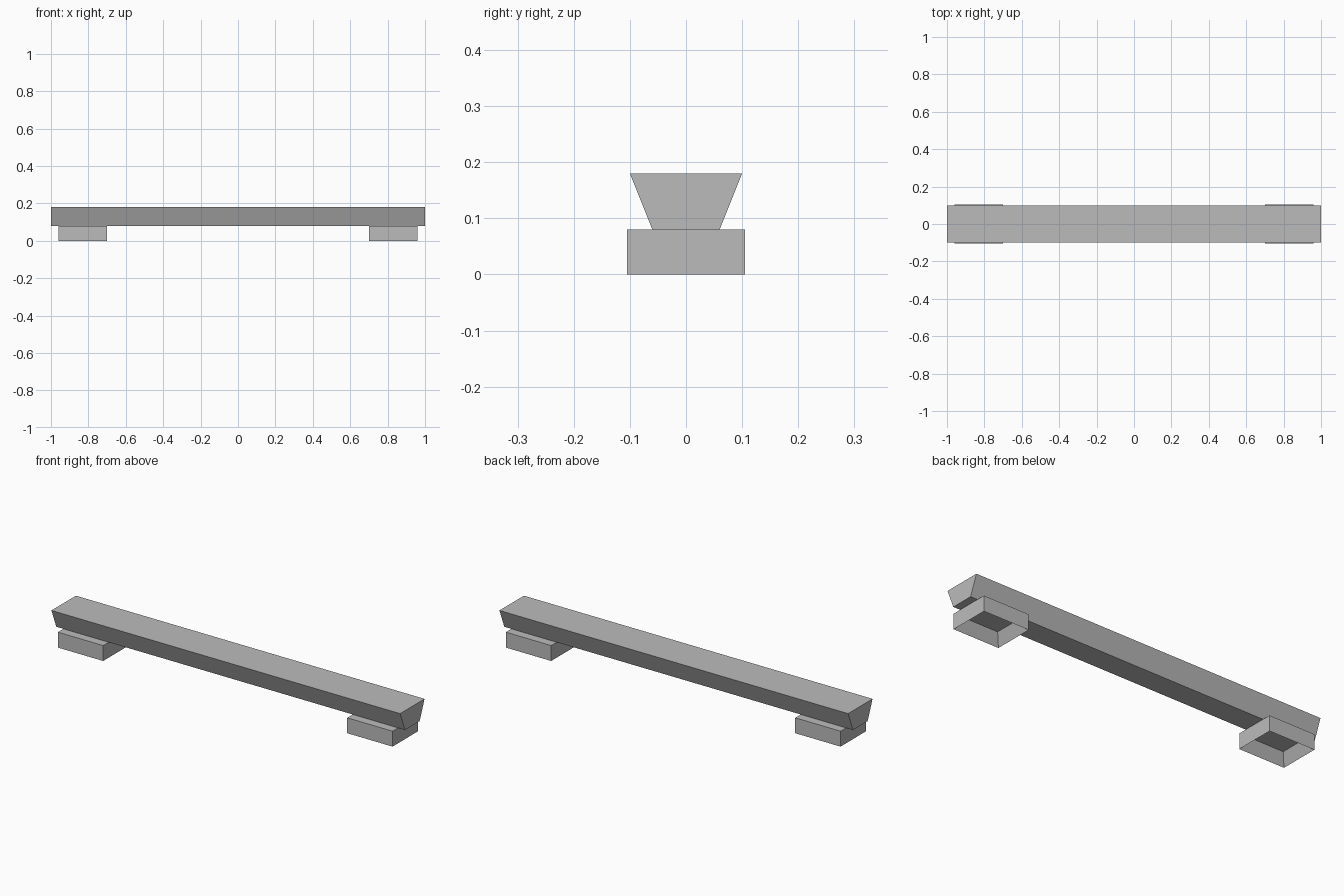
import bpy
import bmesh

default = bpy.data.objects.get("Cube")
if default:
    bpy.data.objects.remove(default, do_unlink=True)

grey = bpy.data.materials.new("plain grey")
grey.use_nodes = True
colour = (0.5, 0.5, 0.5, 1)
grey.diffuse_color = colour
grey.node_tree.nodes["Principled BSDF"].inputs["Base Color"].default_value = colour


def block(name, size, centre):
    """Add a box and return its object and an open bmesh for shaping."""
    mesh = bpy.data.meshes.new(name)
    mesh.materials.append(grey)
    obj = bpy.data.objects.new(name, mesh)
    bpy.context.collection.objects.link(obj)
    bm = bmesh.new()
    bmesh.ops.create_cube(bm, size=1)
    bmesh.ops.scale(bm, vec=size, verts=bm.verts)
    bmesh.ops.translate(bm, vec=centre, verts=bm.verts)
    bm.normal_update()
    return obj, bm


def finish(obj, bm):
    bm.to_mesh(obj.data)
    bm.free()


FOOT_HEIGHT = 0.08

# Beam: a long bar that narrows towards its underside
beam, bm = block("beam", (2, 0.2, 0.1), (0, 0, FOOT_HEIGHT + 0.05))
for v in bm.verts:
    if v.co.z < 0.1:
        v.co.y *= 0.6
finish(beam, bm)

# Feet: blocks with a rectangular recess in the underside
for name, side in (("left_foot", 1), ("right_foot", -1)):
    foot, bm = block(name, (0.26, 0.21, FOOT_HEIGHT),
                     (side * 0.83, 0, FOOT_HEIGHT / 2))
    underside = min(bm.faces, key=lambda f: f.calc_center_median().z)
    bmesh.ops.inset_region(bm, faces=[underside], thickness=0.04)
    bmesh.ops.translate(bm, vec=(0, 0, 0.06), verts=underside.verts)
    finish(foot, bm)
